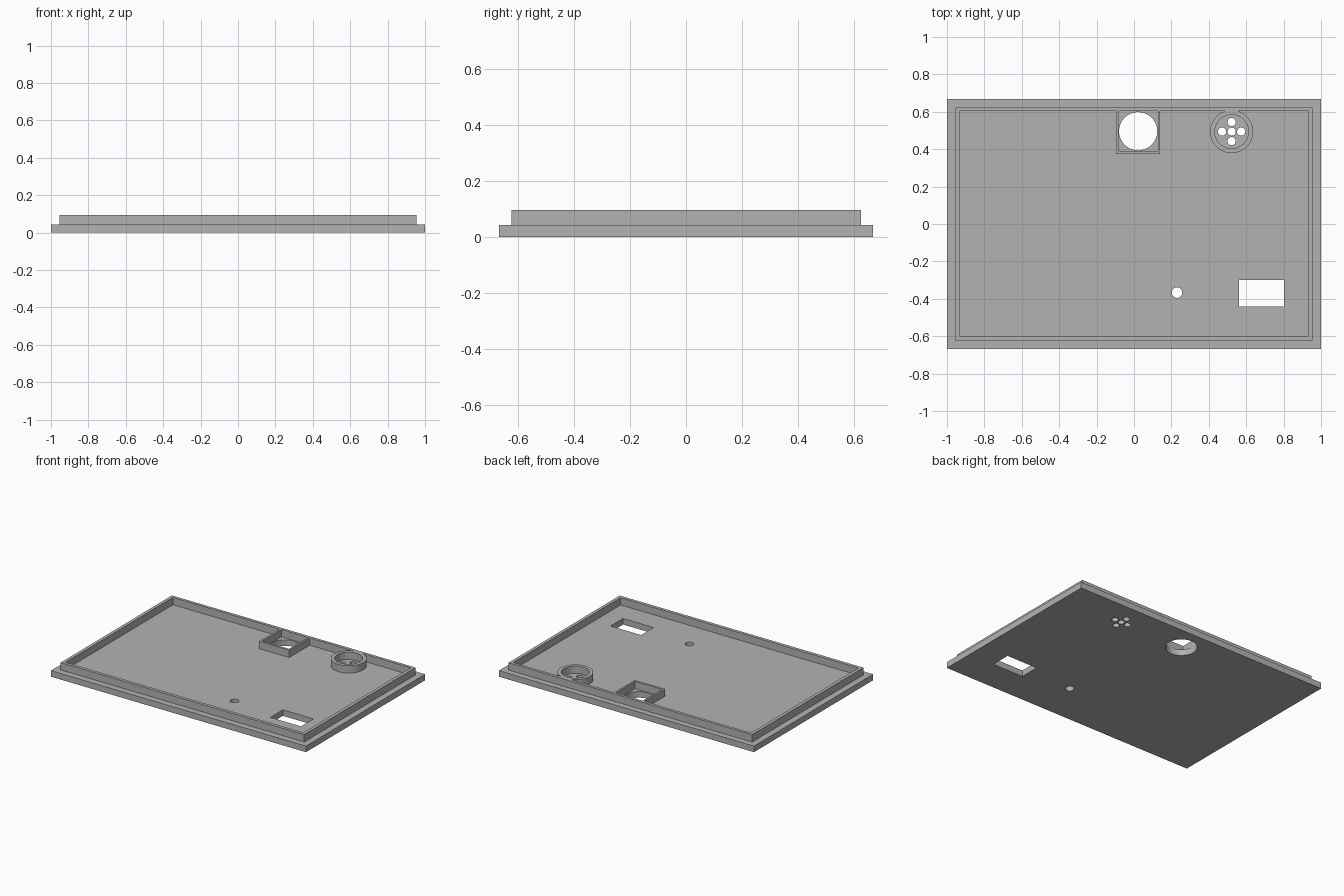
import bpy, math

cube = bpy.data.objects.get("Cube")
if cube:
    bpy.data.objects.remove(cube, do_unlink=True)

grey = bpy.data.materials.new("plain grey")
grey.use_nodes = True
colour = (0.45, 0.45, 0.45, 1)
grey.diffuse_color = colour
grey.node_tree.nodes["Principled BSDF"].inputs["Base Color"].default_value = colour

BASE = 0.043     # plate thickness
TOP = 0.095      # top of all raised walls
SUNK = 0.02      # walls start inside the plate so they fuse with it


def block(name, x0, x1, y0, y1, z0, z1):
    bpy.ops.mesh.primitive_cube_add(
        size=1, location=((x0 + x1) / 2, (y0 + y1) / 2, (z0 + z1) / 2))
    ob = bpy.context.object
    ob.name = name
    ob.scale = (x1 - x0, y1 - y0, z1 - z0)
    bpy.ops.object.transform_apply(location=True, rotation=True, scale=True)
    ob.data.materials.append(grey)
    return ob


def disc(name, x, y, r, z0, z1, sides=64):
    bpy.ops.mesh.primitive_cylinder_add(
        vertices=sides, radius=r, depth=z1 - z0, location=(x, y, (z0 + z1) / 2))
    ob = bpy.context.object
    ob.name = name
    bpy.ops.object.transform_apply(location=True, rotation=True, scale=True)
    ob.data.materials.append(grey)
    return ob


def combine(target, tool, operation):
    """Apply a boolean and discard the tool."""
    mod = target.modifiers.new(operation.lower(), 'BOOLEAN')
    mod.operation = operation
    mod.solver = 'EXACT'
    mod.object = tool
    bpy.context.view_layer.objects.active = target
    bpy.ops.object.modifier_apply(modifier=mod.name)
    bpy.data.objects.remove(tool, do_unlink=True)


# Base plate
lid = block("lid_panel", -1, 1, -0.667, 0.667, 0, BASE)

# Raised lip that fits inside the case
lip = block("lip", -0.955, 0.955, -0.622, 0.624, SUNK, TOP)
combine(lip, block("lip_inside", -0.932, 0.932, -0.599, 0.603, -1, 1), 'DIFFERENCE')

# Square socket wall against the back lip
socket = block("socket_wall", -0.096, 0.14, 0.374, 0.615, SUNK, TOP)
combine(socket, block("socket_inside", -0.082, 0.127, 0.39, 0.605, -1, 1), 'DIFFERENCE')

# Round speaker collar
SX, SY = 0.522, 0.494
collar = disc("speaker_collar", SX, SY, 0.115, SUNK, TOP)
combine(collar, disc("collar_inside", SX, SY, 0.09, -1, 1), 'DIFFERENCE')

for wall in (lip, socket, collar):
    combine(lid, wall, 'UNION')

# Through holes: sensor, button, window, speaker grille
holes = [
    disc("sensor_hole", 0.022, 0.496, 0.102, -1, 1),
    disc("button_hole", 0.23, -0.367, 0.028, -1, 1, 32),
    block("window_hole", 0.562, 0.802, -0.44, -0.30, -1, 1),
    disc("grille_centre", SX, SY, 0.022, -1, 1, 32),
]
for i in range(4):
    a = i * math.pi / 2
    holes.append(disc("grille_hole", SX + 0.051 * math.cos(a),
                      SY + 0.051 * math.sin(a), 0.022, -1, 1, 32))
for hole in holes:
    combine(lid, hole, 'DIFFERENCE')

# Smooth the round walls, keep every edge sharp
bpy.ops.object.select_all(action='DESELECT')
lid.select_set(True)
bpy.context.view_layer.objects.active = lid
bpy.ops.object.shade_smooth_by_angle(angle=math.radians(30))
